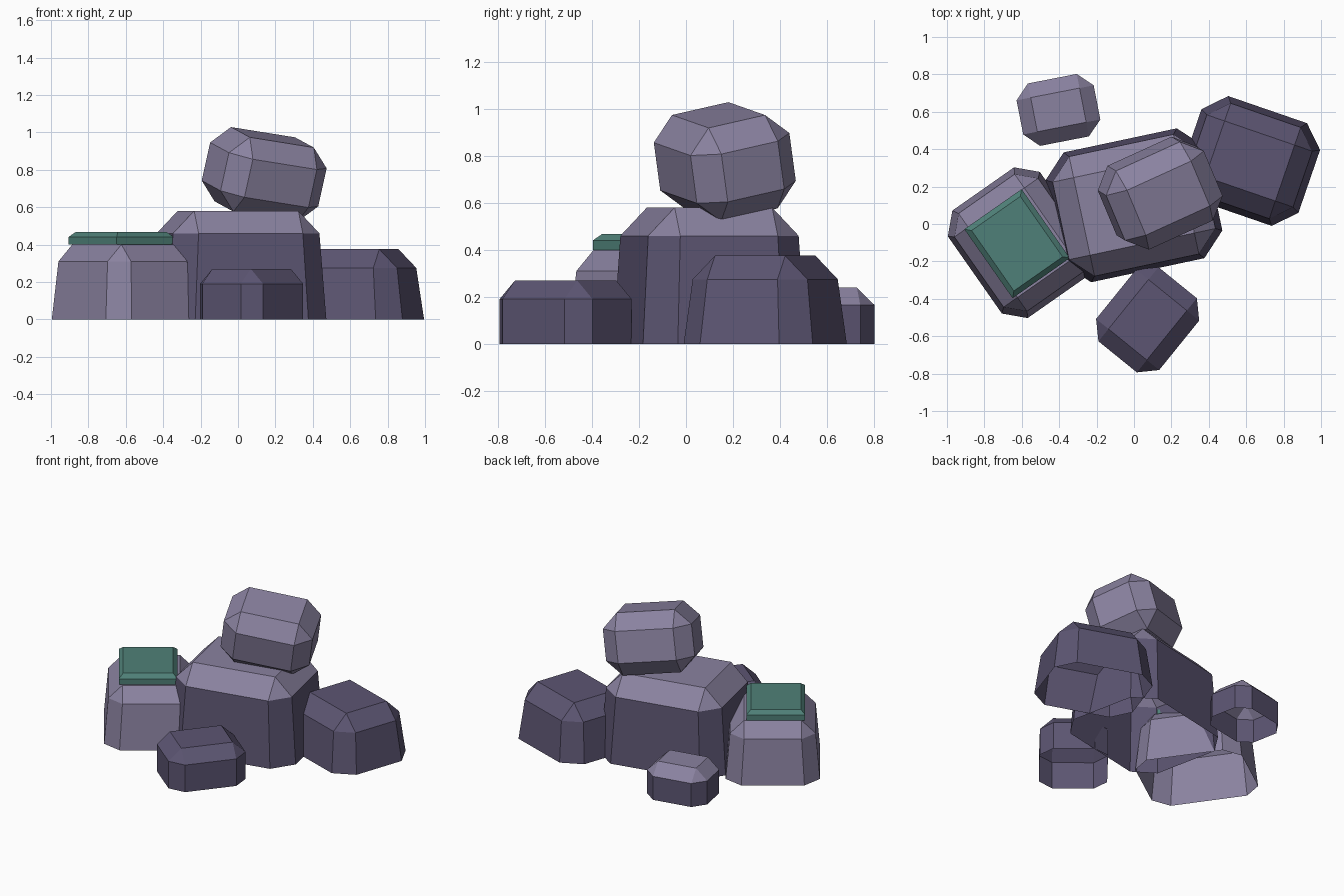
import bpy, bmesh, math
from mathutils import Matrix, Euler, Vector

if "Cube" in bpy.data.objects:
    bpy.data.objects.remove(bpy.data.objects["Cube"])


def srgb(*rgb):
    return [((c / 255 + 0.055) / 1.055) ** 2.4 for c in rgb] + [1.0]


def material(name, *rgb):
    m = bpy.data.materials.new(name)
    m.diffuse_color = srgb(*rgb)
    m.use_nodes = True
    m.node_tree.nodes["Principled BSDF"].inputs["Base Color"].default_value = m.diffuse_color
    return m


LIGHT = material("light_stone", 138, 130, 160)
DARK = material("dark_stone", 92, 85, 114)
MOSS = material("moss_green", 79, 128, 120)


def rect(hx, hy, z):
    return [Vector((sx * hx, sy * hy, z)) for sx in (-1, 1) for sy in (-1, 1)]


def octagon(hx, hy, b, z, s=1.0):
    """Rectangle with its corners cut by b, scaled by s."""
    return rect(hx * s, (hy - b) * s, z) + rect((hx - b) * s, hy * s, z)


def hull_object(name, points, loc, rot, mats, open_bottom=False, cap_from=None):
    bm = bmesh.new()
    for p in points:
        bm.verts.new(p)
    bmesh.ops.convex_hull(bm, input=bm.verts[:])
    bmesh.ops.dissolve_limit(bm, angle_limit=math.radians(1),
                             verts=bm.verts[:], edges=bm.edges[:])
    bmesh.ops.recalc_face_normals(bm, faces=bm.faces[:])
    if open_bottom:
        low = [f for f in bm.faces if f.normal.z < -0.9]
        bmesh.ops.delete(bm, geom=low, context='FACES')
    # the cap above the walls takes the second colour
    if cap_from is not None:
        for f in bm.faces:
            if f.calc_center_median().z > cap_from:
                f.material_index = 1
    me = bpy.data.meshes.new(name)
    bm.to_mesh(me)
    bm.free()
    for m in mats:
        me.materials.append(m)
    ob = bpy.data.objects.new(name, me)
    ob.location = loc
    ob.rotation_euler = Euler([math.radians(a) for a in rot])
    bpy.context.collection.objects.link(ob)
    return ob


def ground_rock(name, x, y, yaw, hx, hy, b, shoulder, top, flare, mats):
    """Open-bottomed rock; hx, hy are half sizes at the shoulder."""
    pts = (octagon(hx, hy, b, 0, flare) + octagon(hx, hy, b, shoulder)
           + rect(hx - b, hy - b, top))
    hull_object(name, pts, (x, y, 0), (0, 0, yaw), mats, True,
                shoulder if len(mats) > 1 else None)


# Rocks standing on the ground
ground_rock("main_rock", 0.0, 0.10, 12, 0.40, 0.327, 0.115, 0.46, 0.58, 1.085, [DARK, LIGHT])
ground_rock("right_rock", 0.62, 0.337, -19, 0.298, 0.258, 0.10, 0.275, 0.375, 1.125, [DARK])
ground_rock("left_rock", -0.605, -0.10, 35, 0.273, 0.319, 0.09, 0.31, 0.40, 1.10, [LIGHT])
ground_rock("front_rock", 0.073, -0.512, -39, 0.217, 0.255, 0.085, 0.19, 0.27, 1.0, [DARK])
ground_rock("back_rock", -0.404, 0.61, 11, 0.21, 0.17, 0.077, 0.165, 0.24, 1.0, [DARK, LIGHT])

# Tilted boulder balanced on the main rock
hx, hy, hz, b = 0.29, 0.233, 0.205, 0.10
pts = []
for s in (-1, 1):
    pts += octagon(hx, hy, b, s * (hz - b)) + rect(hx - b, hy - b, s * hz)
hull_object("top_boulder", pts, (0.14, 0.165, 0.775), (12, 8.3, 24.5), [LIGHT])

# Moss slab with a chamfered top edge
pts = rect(0.187, 0.225, 0) + rect(0.187, 0.225, 0.04) + rect(0.159, 0.197, 0.067)
hull_object("moss_slab", pts, (-0.625, -0.105, 0.40), (0, 0, 35), [MOSS])
